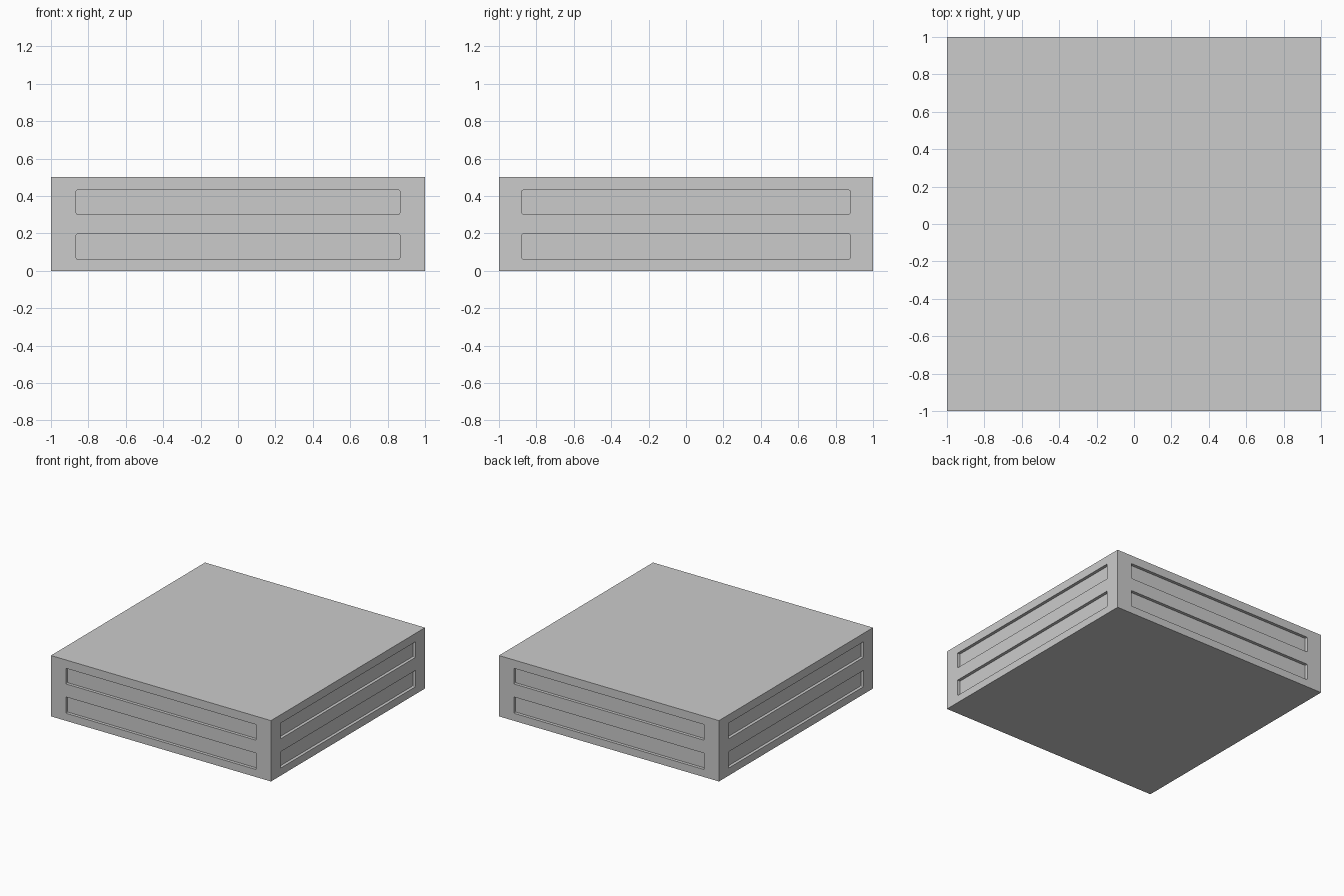
import bpy, bmesh
from mathutils import Matrix, Vector

if "Cube" in bpy.data.objects:
    bpy.data.objects.remove(bpy.data.objects["Cube"])

WIDTH, HEIGHT, DEPTH = 2.0, 0.5, 0.025
ROWS = [(0.062, 0.196), (0.303, 0.431)]   # bottom and top of each recess


def add_box(bm, size, center):
    """Add a box and return its new geometry."""
    mat = Matrix.Translation(center) @ Matrix.Diagonal((*size, 1))
    return bmesh.ops.create_cube(bm, size=1, matrix=mat)["verts"]


def make_object(name, bm):
    mesh = bpy.data.meshes.new(name)
    bm.to_mesh(mesh)
    bm.free()
    obj = bpy.data.objects.new(name, mesh)
    bpy.context.collection.objects.link(obj)
    return obj


# Solid slab
bm = bmesh.new()
add_box(bm, (WIDTH, WIDTH, HEIGHT), (0, 0, HEIGHT / 2))
slab = make_object("slab_body", bm)

# Cutters: two long recesses on each of the four sides, corners slightly eased
bm = bmesh.new()
for axis, half_len in ((0, 0.865), (1, 0.877)):
    across = 1 - axis
    for side in (-1, 1):
        for low, high in ROWS:
            size, center = Vector(), Vector()
            size[axis] = 2 * half_len
            size[across] = 2 * DEPTH
            size.z = high - low
            center[across] = side * WIDTH / 2
            center.z = (low + high) / 2
            verts = add_box(bm, size, center)
            edges = {e for v in verts for e in v.link_edges
                     if abs((e.verts[0].co - e.verts[1].co)[across]) > DEPTH}
            bmesh.ops.bevel(bm, geom=list(edges), offset=0.006, segments=2,
                            profile=0.5, affect='EDGES')
cutter = make_object("recess_cutter", bm)
cutter.hide_render = True
cutter.hide_set(True)

# Carve the recesses into the slab
cut = slab.modifiers.new("side_recesses", 'BOOLEAN')
cut.operation = 'DIFFERENCE'
cut.solver = 'EXACT'
cut.object = cutter
